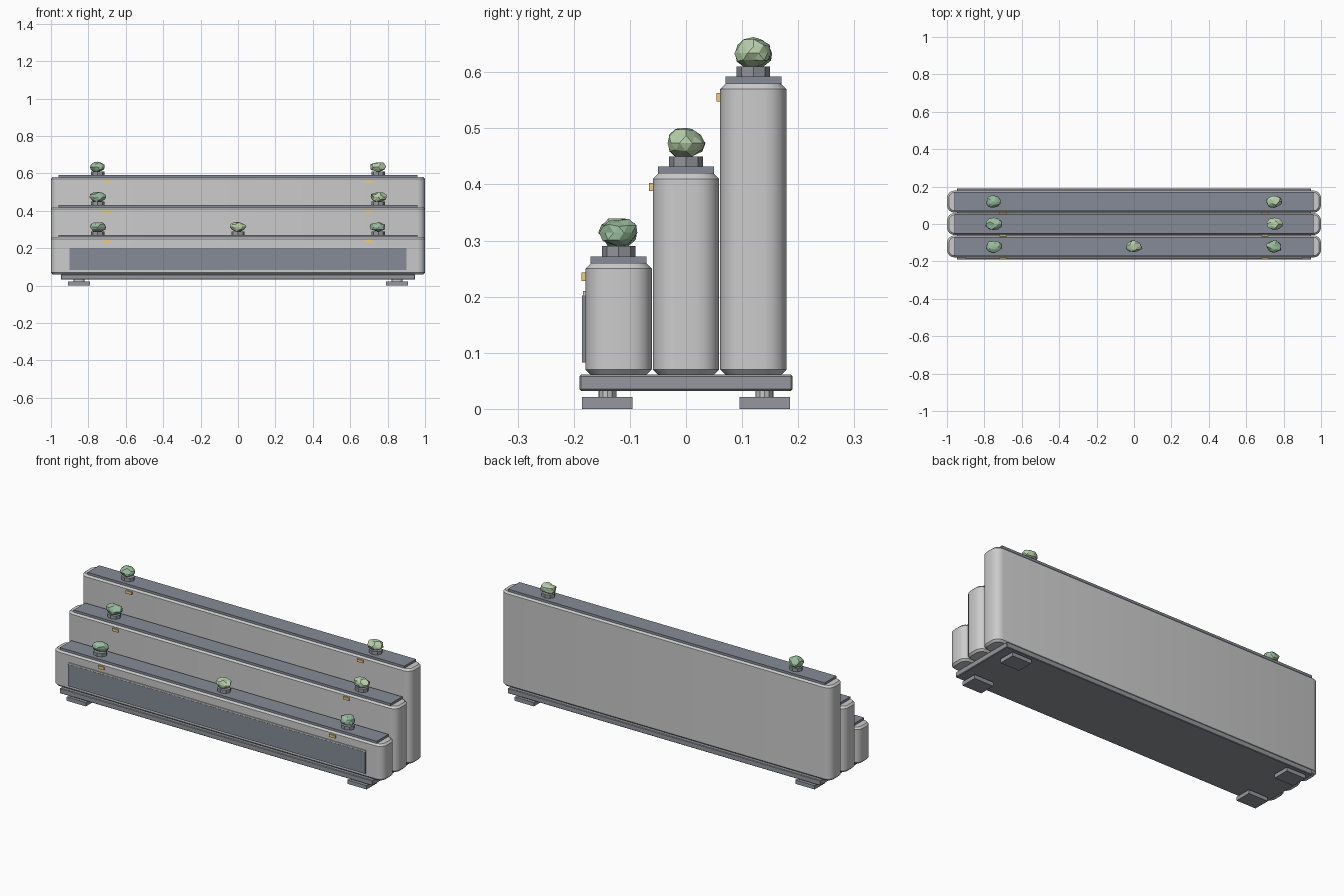
import bpy, bmesh, math, random
from mathutils import Vector

if "Cube" in bpy.data.objects:
    bpy.data.objects.remove(bpy.data.objects["Cube"])

random.seed(4)


def material(name, rgb):
    m = bpy.data.materials.new(name)
    m.diffuse_color = (*rgb, 1)
    m.use_nodes = True
    m.node_tree.nodes["Principled BSDF"].inputs["Base Color"].default_value = m.diffuse_color
    return m


SLATE = material("slate", (0.24, 0.26, 0.31))
DARK = material("dark_grey", (0.30, 0.31, 0.34))
AMBER = material("amber", (0.90, 0.60, 0.18))
LEAF_DARK = material("leaf_dark", (0.32, 0.52, 0.34))
LEAF_LIGHT = material("leaf_light", (0.48, 0.64, 0.40))


def finish(bm, name, mat=None):
    bmesh.ops.recalc_face_normals(bm, faces=bm.faces)
    me = bpy.data.meshes.new(name)
    bm.to_mesh(me)
    bm.free()
    ob = bpy.data.objects.new(name, me)
    bpy.context.collection.objects.link(ob)
    if mat:
        me.materials.append(mat)
    return ob


def box(name, lo, hi, mat=None, bevel=0):
    bm = bmesh.new()
    bmesh.ops.create_cube(bm, size=1)
    for v in bm.verts:
        v.co = Vector([(lo[i] + hi[i]) / 2 + v.co[i] * (hi[i] - lo[i]) for i in range(3)])
    if bevel:
        bmesh.ops.bevel(bm, geom=bm.edges[:], offset=bevel, segments=1,
                        affect='EDGES', profile=0.5)
    return finish(bm, name, mat)


def rounded_slab(name, cy, hx, hy, r, z0, z1, ch, mat=None):
    """Rounded rectangle raised in z with chamfered top and bottom rims."""
    bm = bmesh.new()
    rings = []
    for z, inset in ((z0, ch), (z0 + ch, 0), (z1 - ch, 0), (z1, ch)):
        ring = []
        for k, (sx, sy) in enumerate(((1, 1), (-1, 1), (-1, -1), (1, -1))):
            for i in range(5):
                a = math.pi / 2 * (k + i / 4)
                ring.append(bm.verts.new((sx * (hx - r) + (r - inset) * math.cos(a),
                                          cy + sy * (hy - r) + (r - inset) * math.sin(a), z)))
        rings.append(ring)
    n = len(rings[0])
    for a, b in zip(rings, rings[1:]):
        for i in range(n):
            bm.faces.new((a[i], a[(i + 1) % n], b[(i + 1) % n], b[i]))
    bm.faces.new(rings[0][::-1])
    bm.faces.new(rings[-1])
    ob = finish(bm, name, mat)
    bpy.ops.object.select_all(action='DESELECT')
    ob.select_set(True)
    bpy.context.view_layer.objects.active = ob
    bpy.ops.object.shade_smooth_by_angle(angle=math.radians(30))
    return ob


def drum(name, x, y, z0, z1, rx, ry, mat=None, sides=8):
    bm = bmesh.new()
    bmesh.ops.create_cone(bm, cap_ends=True, segments=sides, radius1=1, radius2=1, depth=1)
    for v in bm.verts:
        v.co = Vector((x + v.co.x * rx, y + v.co.y * ry, (z0 + z1) / 2 + v.co.z * (z1 - z0)))
    return finish(bm, name, mat)


def shrub(x, y, z, mat):
    """Faceted, slightly irregular ball of leaves."""
    bm = bmesh.new()
    bmesh.ops.create_icosphere(bm, subdivisions=2, radius=1)
    for v in bm.verts:
        s = random.uniform(0.84, 1.1)
        v.co = Vector((x + v.co.x * 0.044 * s, y + v.co.y * 0.034 * s,
                       z + 0.024 + max(v.co.z * 0.027 * s, -0.025)))
    finish(bm, "shrub", mat)


# Three stepped tiers with caps, lamps, pots and shrubs
tiers = [(-0.12, 0.26, ((-0.75, LEAF_DARK), (0, LEAF_LIGHT), (0.75, LEAF_DARK))),
         (0.0, 0.42, ((-0.75, LEAF_DARK), (0.75, LEAF_LIGHT))),
         (0.12, 0.58, ((-0.75, LEAF_DARK), (0.75, LEAF_LIGHT)))]
for y, top, plants in tiers:
    rounded_slab("tier_body", y, 1.0, 0.059, 0.04, 0.06, top, 0.01)
    box("tier_cap", (-0.96, y - 0.05, top - 0.002), (0.96, y + 0.05, top + 0.012), SLATE)
    for x in (-0.7, 0.7):
        box("lamp", (x - 0.018, y - 0.066, top - 0.032), (x + 0.018, y - 0.058, top - 0.017), AMBER)
    for x, leaf in plants:
        drum("pot", x, y, top + 0.01, top + 0.03, 0.036, 0.03, DARK)
        shrub(x, y, top + 0.03, leaf)

# Front panel with a thin trim strip above it
box("front_panel", (-0.9, -0.185, 0.083), (0.9, -0.177, 0.202), SLATE)
box("panel_trim", (-0.9, -0.184, 0.202), (0.9, -0.177, 0.21))

# Plinth and four feet on short stems
box("plinth", (-0.947, -0.19, 0.032), (0.947, 0.19, 0.061), DARK, bevel=0.003)
for x in (-0.85, 0.85):
    for y in (-0.14, 0.14):
        box("foot", (x - 0.058, y - 0.045, 0), (x + 0.058, y + 0.045, 0.021), DARK)
        drum("foot_stem", x, y, 0.019, 0.034, 0.03, 0.016, sides=12)
